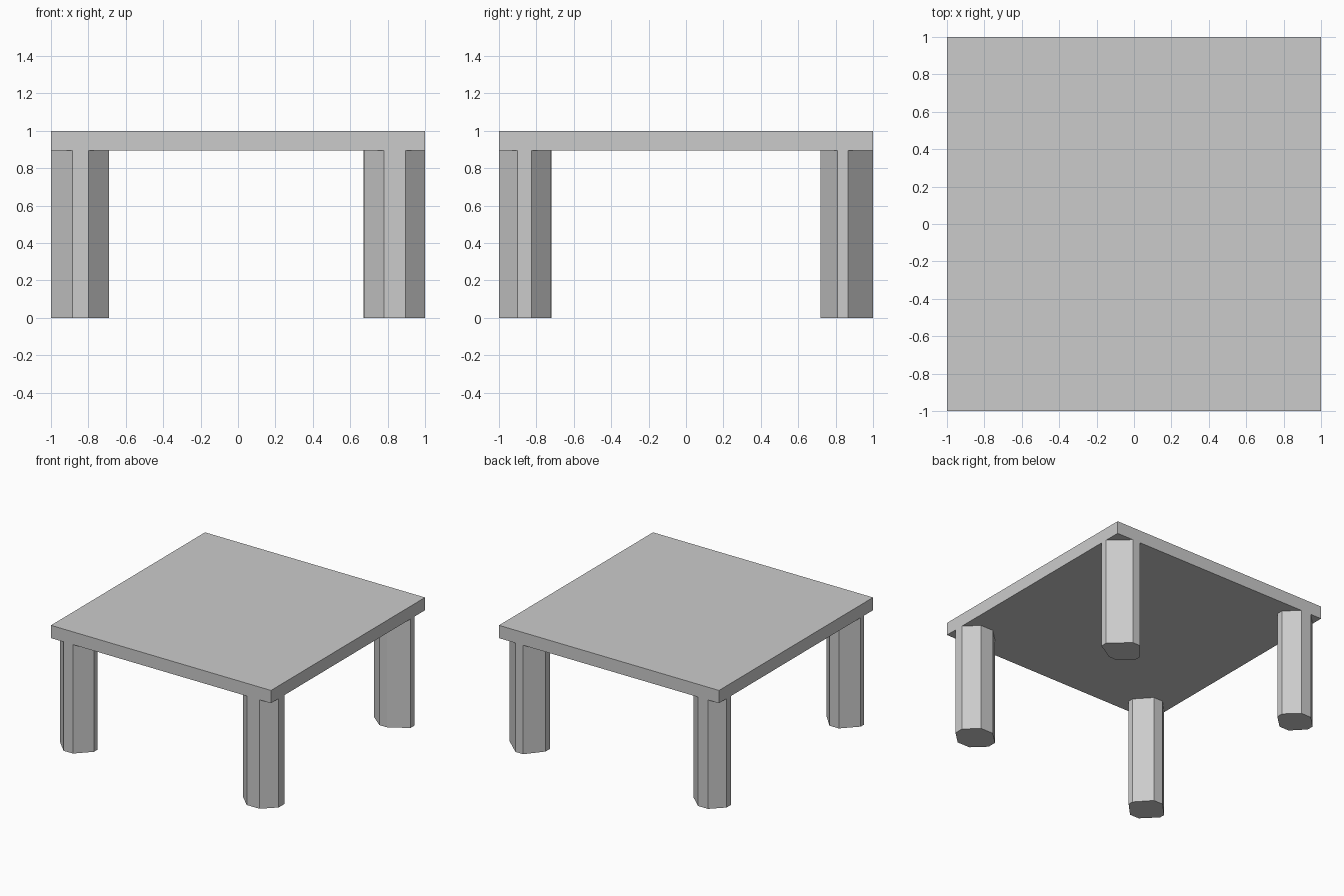
import bpy
import bmesh

if "Cube" in bpy.data.objects:
    bpy.data.objects.remove(bpy.data.objects["Cube"])

SLAB_BOTTOM = 0.895


def prism(name, outline, z0, z1):
    """Extrude a counter-clockwise outline from z0 up to z1."""
    bm = bmesh.new()
    base = bm.faces.new([bm.verts.new((x, y, z0)) for x, y in outline])
    top = bmesh.ops.extrude_face_region(bm, geom=[base])["geom"]
    moved = [v for v in top if isinstance(v, bmesh.types.BMVert)]
    bmesh.ops.translate(bm, verts=moved, vec=(0, 0, z1 - z0))
    if not any(f.normal.z < 0 and abs(f.calc_center_median().z - z0) < 1e-6 for f in bm.faces):
        bm.faces.new([v for v in bm.verts if abs(v.co.z - z0) < 1e-6])
    bmesh.ops.recalc_face_normals(bm, faces=bm.faces)
    mesh = bpy.data.meshes.new(name)
    bm.to_mesh(mesh)
    bm.free()
    obj = bpy.data.objects.new(name, mesh)
    bpy.context.collection.objects.link(obj)
    return obj


def octagon(xs, ys):
    """Eight-sided outline; xs, ys = (min, flat start, flat end, max)."""
    x0, x1, x2, x3 = xs
    y0, y1, y2, y3 = ys
    return [(x1, y0), (x2, y0), (x3, y1), (x3, y2),
            (x2, y3), (x1, y3), (x0, y2), (x0, y1)]


# Square table top
prism("table_top", [(-1, -1), (1, -1), (1, 1), (-1, 1)], SLAB_BOTTOM, 1.0)

# Slightly uneven, hand-cut octagonal legs flush with the top's edges
legs = {
    "front_left_leg": ((-1, -0.885, -0.80, -0.69), (-1, -0.885, -0.84, -0.72)),
    "front_right_leg": ((0.675, 0.78, 0.895, 1), (-1, -0.90, -0.825, -0.725)),
    "back_left_leg": ((-1, -0.90, -0.81, -0.70), (0.74, 0.845, 0.90, 1)),
    "back_right_leg": ((0.67, 0.78, 0.85, 1), (0.72, 0.81, 0.865, 1)),
}
for name, (xs, ys) in legs.items():
    prism(name, octagon(xs, ys), 0.0, SLAB_BOTTOM)
